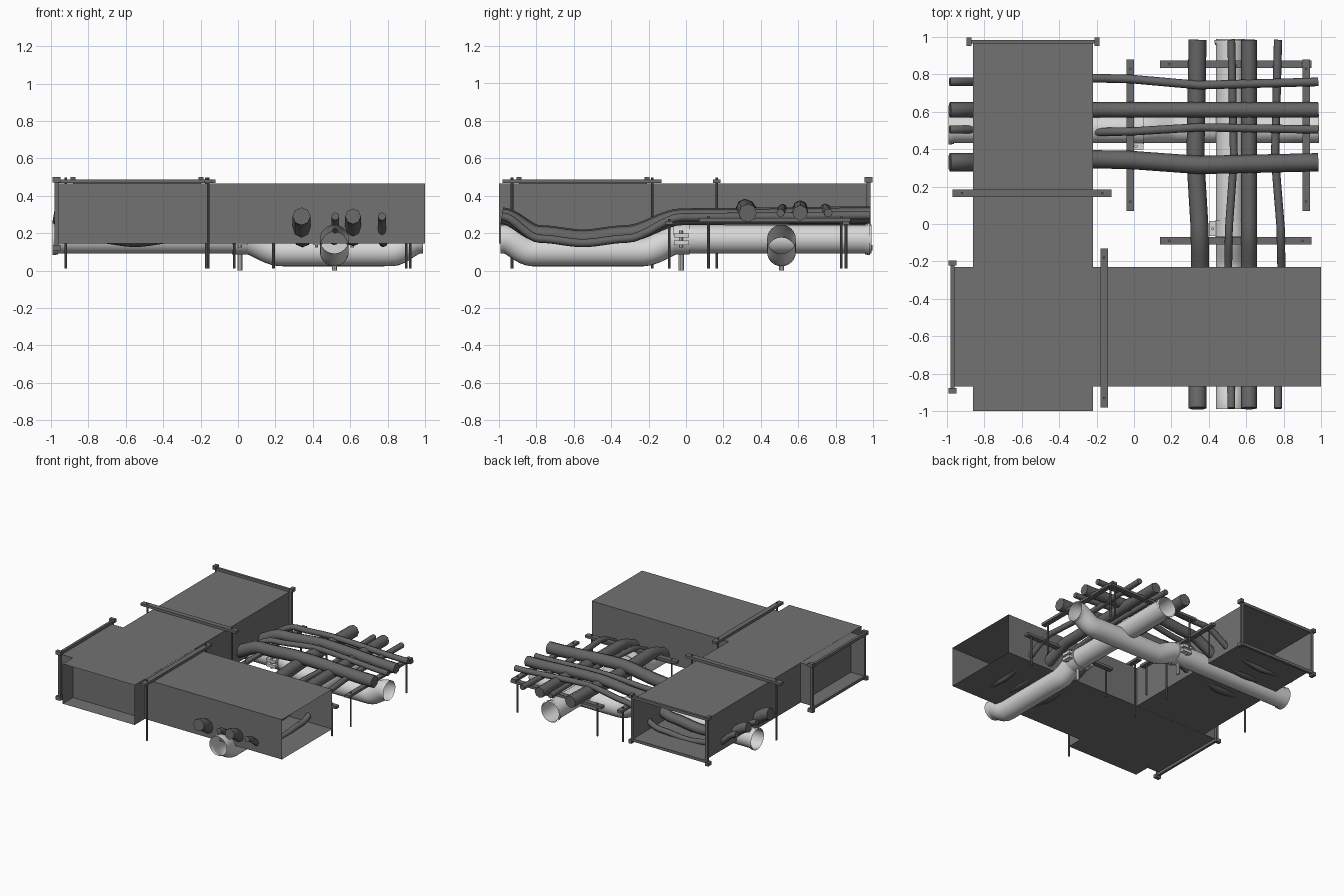
import bpy, bmesh, math
from mathutils import Matrix, Vector

cube = bpy.data.objects.get("Cube")
if cube:
    bpy.data.objects.remove(cube, do_unlink=True)


def material(name, grey):
    m = bpy.data.materials.new(name)
    m.use_nodes = True
    col = (grey, grey, grey, 1)
    m.diffuse_color = col
    m.node_tree.nodes["Principled BSDF"].inputs["Base Color"].default_value = col
    return m


DUCT = material("duct grey", 0.17)
DARK = material("dark pipe grey", 0.13)
STEEL = material("strut grey", 0.15)
WHITE = material("pale pipe", 0.68)


def finish(name, bm, mat, smooth=False):
    me = bpy.data.meshes.new(name)
    bm.to_mesh(me)
    bm.free()
    me.materials.append(mat)
    ob = bpy.data.objects.new(name, me)
    bpy.context.collection.objects.link(ob)
    if smooth:
        smooth_object(ob)
    return ob


def smooth_object(ob):
    bpy.ops.object.select_all(action='DESELECT')
    ob.select_set(True)
    bpy.context.view_layer.objects.active = ob
    bpy.ops.object.shade_smooth_by_angle(angle=math.radians(50))


def add_box(bm, lo, hi):
    lo, hi = Vector(lo), Vector(hi)
    mat = Matrix.Translation((lo + hi) / 2) @ Matrix.Diagonal((*(hi - lo), 1))
    return bmesh.ops.create_cube(bm, size=1, matrix=mat)["verts"]


def place(along_x, t, s, z):
    """Run position t and sideways position s to a point."""
    return (t, s, z) if along_x else (s, t, z)


def run_box(bm, along_x, t, s, z):
    return add_box(bm, place(along_x, t[0], s[0], z[0]), place(along_x, t[1], s[1], z[1]))


def add_cylinder(bm, center, radius, length, axis, sides=24, caps=True):
    rot = Vector((0, 0, 1)).rotation_difference(Vector(axis)).to_matrix().to_4x4()
    bmesh.ops.create_cone(bm, cap_ends=caps, segments=sides, radius1=radius, radius2=radius,
                          depth=length, matrix=Matrix.Translation(center) @ rot)


def pipe(name, points, radius, mat, resolution, capped):
    """Sweep a round section along points joined by eased bends."""
    path = [Vector(points[0])]
    for a, b in zip(points, points[1:]):
        a, b = Vector(a), Vector(b)
        for i in range(1, 9):
            u = i / 8
            p = a.lerp(b, u)
            p.z = a.z + (b.z - a.z) * u * u * (3 - 2 * u)
            path.append(p)
    cu = bpy.data.curves.new(name, 'CURVE')
    cu.dimensions = '3D'
    cu.bevel_depth = radius
    cu.bevel_resolution = resolution
    cu.use_fill_caps = capped
    sp = cu.splines.new('POLY')
    sp.points.add(len(path) - 1)
    for q, p in zip(sp.points, path):
        q.co = (*p, 1)
    cu.materials.append(mat)
    ob = bpy.data.objects.new(name, cu)
    bpy.context.collection.objects.link(ob)
    bpy.ops.object.select_all(action='DESELECT')
    ob.select_set(True)
    bpy.context.view_layer.objects.active = ob
    bpy.ops.object.convert(target='MESH')
    smooth_object(bpy.context.view_layer.objects.active)


# Crossing ducts, open at both ends
def duct(name, along_x, t, s, z):
    bm = bmesh.new()
    run_box(bm, along_x, t, s, z)
    axis = 0 if along_x else 1
    bm.normal_update()
    ends = [f for f in bm.faces if abs(f.normal[axis]) > 0.9]
    bmesh.ops.delete(bm, geom=ends, context='FACES_ONLY')
    finish(name, bm, DUCT)


BOT, TOP = 0.145, 0.465
duct("cross_duct", True, (-0.98, 1.0), (-0.87, -0.23), (BOT, TOP))
duct("long_duct", False, (-1.0, 0.98), (-0.86, -0.22), (BOT + 0.001, TOP + 0.001))


# Duct end frames with corner bolts
def end_frame(name, along_x, t, s):
    bm = bmesh.new()
    w = 0.022
    span, rise = (s[0] - w, s[1] + w), (BOT - w, TOP + w)
    tt = (t - 0.01, t + 0.01)
    for z0 in (rise[0], TOP):
        run_box(bm, along_x, tt, span, (z0, z0 + w))
    for s0 in (span[0], s[1]):
        run_box(bm, along_x, tt, (s0, s0 + w), rise)
    for sc in span:
        for zc in rise:
            run_box(bm, along_x, (t - 0.022, t + 0.022), (sc - 0.014, sc + 0.014),
                    (zc - 0.015, zc + 0.013))
    finish(name, bm, STEEL)


end_frame("cross_duct_frame", True, -0.97, (-0.87, -0.23))
end_frame("long_duct_frame", False, 0.975, (-0.86, -0.22))


# Struts with hanging rods
def strut(name, along_x, t, s, top, rod_top):
    bm = bmesh.new()
    run_box(bm, along_x, t, (s - 0.02, s + 0.02), (top - 0.02, top))
    for r in (t[0] + 0.05, t[1] - 0.05):
        height = rod_top - 0.01
        add_cylinder(bm, place(along_x, r, s, 0.01 + height / 2), 0.007, height, (0, 0, 1), 8)
    finish(name, bm, STEEL)


strut("long_duct_strut", True, (-0.97, -0.12), 0.165, 0.488, 0.498)
strut("cross_duct_strut", False, (-0.98, -0.13), -0.16, 0.488, 0.498)
for s in (-0.02, 0.92):
    strut("pipe_strut_a", False, (0.07, 0.88), s, 0.28, 0.29)
for s in (-0.09, 0.855):
    strut("pipe_strut_b", True, (0.14, 0.95), s, 0.265, 0.275)

# Wide pale pipes, dipping beneath whatever they cross
HIGH, LOW, R = 0.168, 0.1, 0.077
steps = [(-0.99, HIGH), (0.03, HIGH), (0.23, LOW), (0.82, LOW), (0.97, HIGH), (0.99, HIGH)]
pipe("main_pipe_a", [(t, 0.51, z) for t, z in steps], R, WHITE, 10, False)
pipe("main_pipe_b", [(0.515, -t, z) for t, z in steps], R, WHITE, 10, False)


# Collars, clamps and feet on the pale pipes
def fittings(name, along_x, end, mid, s):
    axis = place(along_x, 1, 0, 0)
    bm = bmesh.new()
    for off, rad in ((0, R + 0.008), (-0.01, R + 0.004)):
        add_cylinder(bm, place(along_x, end + off * math.copysign(1, end), s, HIGH),
                     rad, 0.018, axis, 24, False)
    add_cylinder(bm, place(along_x, mid, s, HIGH), R + 0.006, 0.085, axis)
    finish(name + "_collars", bm, WHITE, True)
    bm = bmesh.new()
    for side in (-1, 1):
        c = s + side * (R + 0.018)
        run_box(bm, along_x, (mid - 0.04, mid + 0.04), (c - 0.018, c + 0.018),
                (HIGH - 0.03, HIGH - 0.008))
        run_box(bm, along_x, (mid - 0.04, mid + 0.04), (c - 0.018, c + 0.018),
                (HIGH + 0.008, HIGH + 0.03))
        add_cylinder(bm, place(along_x, mid, c, HIGH), 0.009, 0.09, (0, 0, 1), 8)
    add_cylinder(bm, place(along_x, mid, s, 0.05), 0.014, 0.1, (0, 0, 1), 10)
    finish(name + "_clamp", bm, WHITE)


fittings("main_pipe_a", True, -0.982, 0.01, 0.51)
fittings("main_pipe_b", False, 0.975, -0.025, 0.515)

# Dark service pipes: sag under a duct, then climb over the crossing
RUN = (-0.985, -0.78, -0.55, -0.32, -0.02, 0.35, 0.985)


def service_pipes(name, along_x, specs, levels):
    for i, (s, radius, sway, drop) in enumerate(specs):
        shifts = (0, 0, 0.3, 1, 0.7, -0.8, 0)
        pts = []
        for k, t in enumerate(RUN):
            z = levels[k] - (drop if 0 < k < 4 else 0)
            pts.append(place(along_x, t, s + sway * shifts[k], z))
        pipe(f"{name}_{i + 1}", pts, radius, DARK, 2, True)


service_pipes("service_pipe_a", True,
              [(0.33, 0.049, 0.018, 0), (0.505, 0.022, -0.015, 0.02),
               (0.61, 0.041, 0, 0.005), (0.76, 0.023, 0.022, 0.03)],
              (0.3, 0.2, 0.175, 0.2, 0.305, 0.335, 0.308))
service_pipes("service_pipe_b", False,
              [(0.34, 0.048, 0.015, 0), (0.52, 0.021, -0.018, 0.015),
               (0.615, 0.042, 0, 0), (0.77, 0.022, 0.02, 0.025)],
              (0.29, 0.195, 0.172, 0.195, 0.285, 0.288, 0.295))
